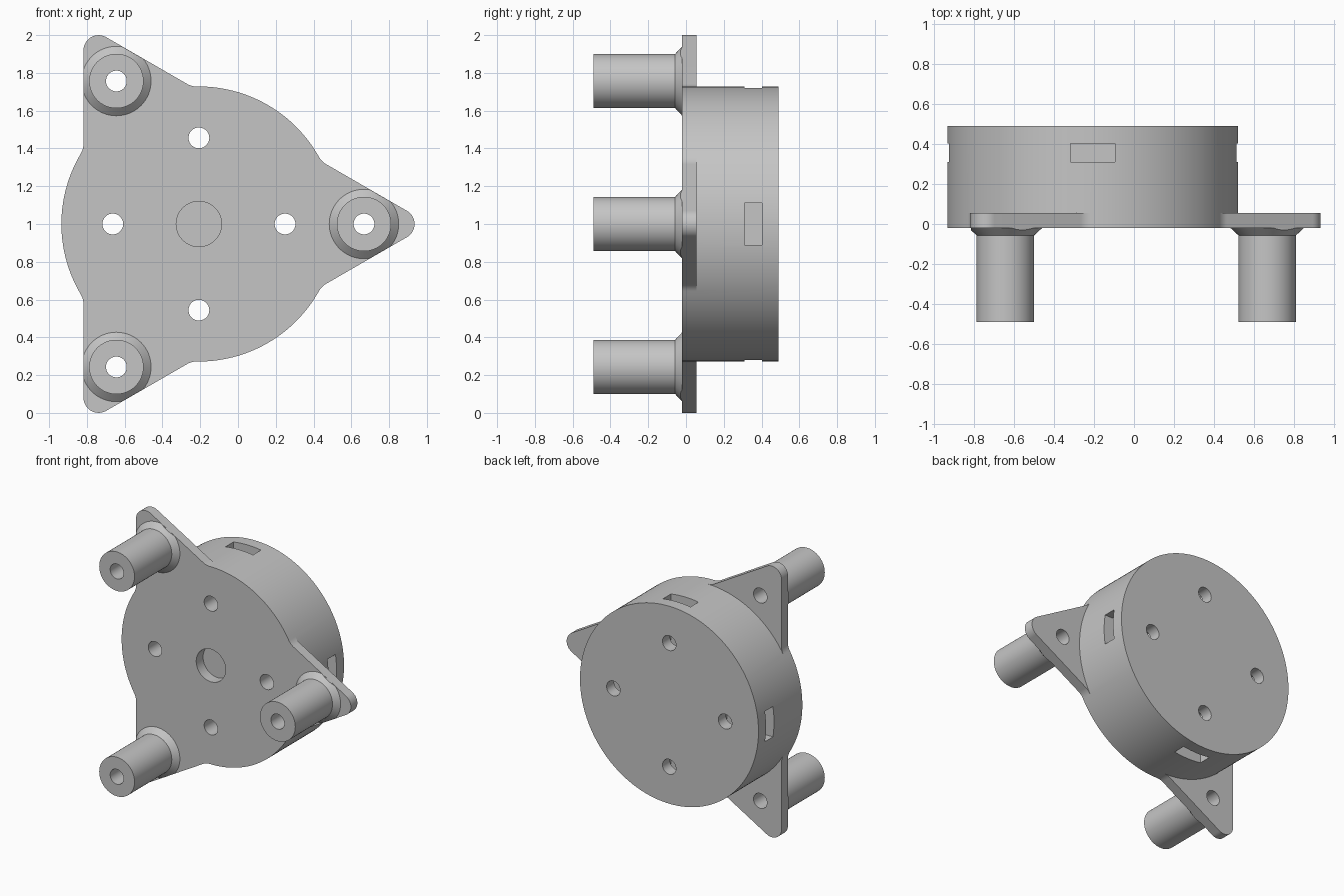
import bpy, bmesh, math
from mathutils import Matrix

if "Cube" in bpy.data.objects:
    bpy.data.objects.remove(bpy.data.objects["Cube"])

CX, CZ = -0.207, 1.0              # housing axis (runs along y)
R, APO, TIP = 0.728, 0.611, 0.08  # housing radius, tab edge distance, tab corner radius
FIL = 0.10                        # fillet between tab and housing
Y0, Y_TAB, Y1 = -0.02, 0.055, 0.491
POST_D = 0.874                    # post distance from the axis
HALF = math.degrees(math.acos((APO + FIL) / (R + FIL)))

grey = bpy.data.materials.new("grey plastic")
grey.diffuse_color = (0.56, 0.56, 0.56, 1)
grey.use_nodes = True
grey.node_tree.nodes["Principled BSDF"].inputs["Base Color"].default_value = grey.diffuse_color


def finish(name, bm):
    bmesh.ops.remove_doubles(bm, verts=bm.verts, dist=1e-5)
    bmesh.ops.recalc_face_normals(bm, faces=bm.faces)
    me = bpy.data.meshes.new(name)
    bm.to_mesh(me)
    bm.free()
    me.materials.append(grey)
    ob = bpy.data.objects.new(name, me)
    bpy.context.collection.objects.link(ob)
    return ob


def polar(d, deg):
    a = math.radians(deg)
    return CX + d * math.cos(a), CZ + d * math.sin(a)


def arc(c, r, a0, a1, n):
    return [(c[0] + r * math.cos(math.radians(a0 + (a1 - a0) * i / n)),
             c[1] + r * math.sin(math.radians(a0 + (a1 - a0) * i / n))) for i in range(n + 1)]


def tab_outline(k):
    """Rounded corner of the tab, blended into the round housing at both ends."""
    t = 120 * k
    lo, hi = t - 60 + HALF, t + 60 - HALF
    return (arc(polar(R + FIL, lo), FIL, lo + 180, t + 120, 6)
            + arc(polar(2 * (APO - TIP), t), TIP, t - 60, t + 60, 16)
            + arc(polar(R + FIL, hi), FIL, t - 120, hi - 180, 6))


def prism(name, pts, y0, y1):
    bm = bmesh.new()
    lo = [bm.verts.new((x, y0, z)) for x, z in pts]
    hi = [bm.verts.new((x, y1, z)) for x, z in pts]
    bm.faces.new(lo)
    bm.faces.new(hi)
    for i in range(len(pts)):
        j = (i + 1) % len(pts)
        bm.faces.new((lo[i], lo[j], hi[j], hi[i]))
    return finish(name, bm)


def housing(name):
    """Round drum with three thin tabs along its front edge."""
    bm = bmesh.new()
    cache = {}

    def v(p, y):
        key = (round(p[0], 5), round(p[1], 5), y)
        if key not in cache:
            cache[key] = bm.verts.new((p[0], y, p[1]))
        return cache[key]

    def face(verts):
        bm.faces.new(list(dict.fromkeys(verts)))

    def wall(pts, y0, y1):
        for a, b in zip(pts, pts[1:]):
            face([v(a, y0), v(b, y0), v(b, y1), v(a, y1)])

    front, back = [], []
    for k in range(3):
        t = 120 * k
        tab = tab_outline(k)
        under = arc((CX, CZ), R, t - 60 + HALF, t + 60 - HALF, 26)
        gap = arc((CX, CZ), R, t + 60 - HALF, t + 60 + HALF, 28)
        wall(tab, Y0, Y_TAB)
        wall(under, Y_TAB, Y1)
        wall(gap, Y0, Y_TAB)
        wall(gap, Y_TAB, Y1)
        face([v(p, Y_TAB) for p in tab + under[::-1]])
        front += tab + gap
        back += under + gap
    face([v(p, Y0) for p in front])
    face([v(p, Y1) for p in back])
    return finish(name, bm)


def cylinder(name, x, z, y0, y1, r, seg=40):
    return prism(name, arc((x, z), r, 0, 360 - 360 / seg, seg - 1), y0, y1)


def post_blank(name, x, z):
    """Straight post with a flared foot that sinks slightly into the tab."""
    bm = bmesh.new()
    rings = []
    for r, y in ((0.144, -0.491), (0.144, -0.057), (0.184, Y0), (0.184, Y0 + 0.01)):
        pts = arc((x, z), r, 0, 360 - 360 / 64, 63)
        rings.append([bm.verts.new((p[0], y, p[1])) for p in pts])
    for a, b in zip(rings, rings[1:]):
        for i in range(64):
            j = (i + 1) % 64
            bm.faces.new((a[i], a[j], b[j], b[i]))
    bm.faces.new(rings[0])
    bm.faces.new(rings[-1])
    return finish(name, bm)


def boolean(ob, other, op):
    mod = ob.modifiers.new("cut", 'BOOLEAN')
    mod.operation, mod.solver, mod.object = op, 'EXACT', other
    bpy.context.view_layer.objects.active = ob
    bpy.ops.object.modifier_apply(modifier=mod.name)
    bpy.data.objects.remove(other)


body = housing("sensor_housing")

# Screw holes through the housing, each with a nut slot from the rim
for k in range(4):
    boolean(body, cylinder("screw_hole", *polar(0.456, 90 * k), -0.2, 0.7, 0.055), 'DIFFERENCE')
    bm = bmesh.new()
    m = (Matrix.Translation((CX, 0.357, CZ)) @ Matrix.Rotation(math.pi / 2 * k, 4, 'Y')
         @ Matrix.Translation((0.62, 0, 0)) @ Matrix.Diagonal((0.55, 0.093, 0.224, 1)))
    bmesh.ops.create_cube(bm, size=1, matrix=m)
    boolean(body, finish("nut_slot", bm), 'DIFFERENCE')

# Shallow round recess in the front face
boolean(body, cylinder("front_recess", CX, CZ, -0.2, Y0 + 0.08, 0.12, 64), 'DIFFERENCE')

# Mounting posts: foot trimmed to the tab edge, then bored through post and tab
parts = [body]
for k in range(3):
    x, z = polar(POST_D, 120 * k)
    boolean(body, cylinder("tab_hole", x, z, -0.2, 0.2, 0.055), 'DIFFERENCE')
    post = post_blank("mounting_post_%d" % (k + 1), x, z)
    edge = [(CX + (px - CX) * 0.9985, CZ + (pz - CZ) * 0.9985) for px, pz in tab_outline(k)]
    boolean(post, prism("foot_trim", edge + [(CX, CZ)], -0.7, 0.3), 'INTERSECT')
    boolean(post, cylinder("post_hole", x, z, -0.7, 0.3, 0.055), 'DIFFERENCE')
    parts.append(post)

# Smooth round walls, crisp edges
bpy.ops.object.select_all(action='DESELECT')
for ob in parts:
    ob.select_set(True)
bpy.context.view_layer.objects.active = body
bpy.ops.object.shade_smooth_by_angle(angle=math.radians(25))
